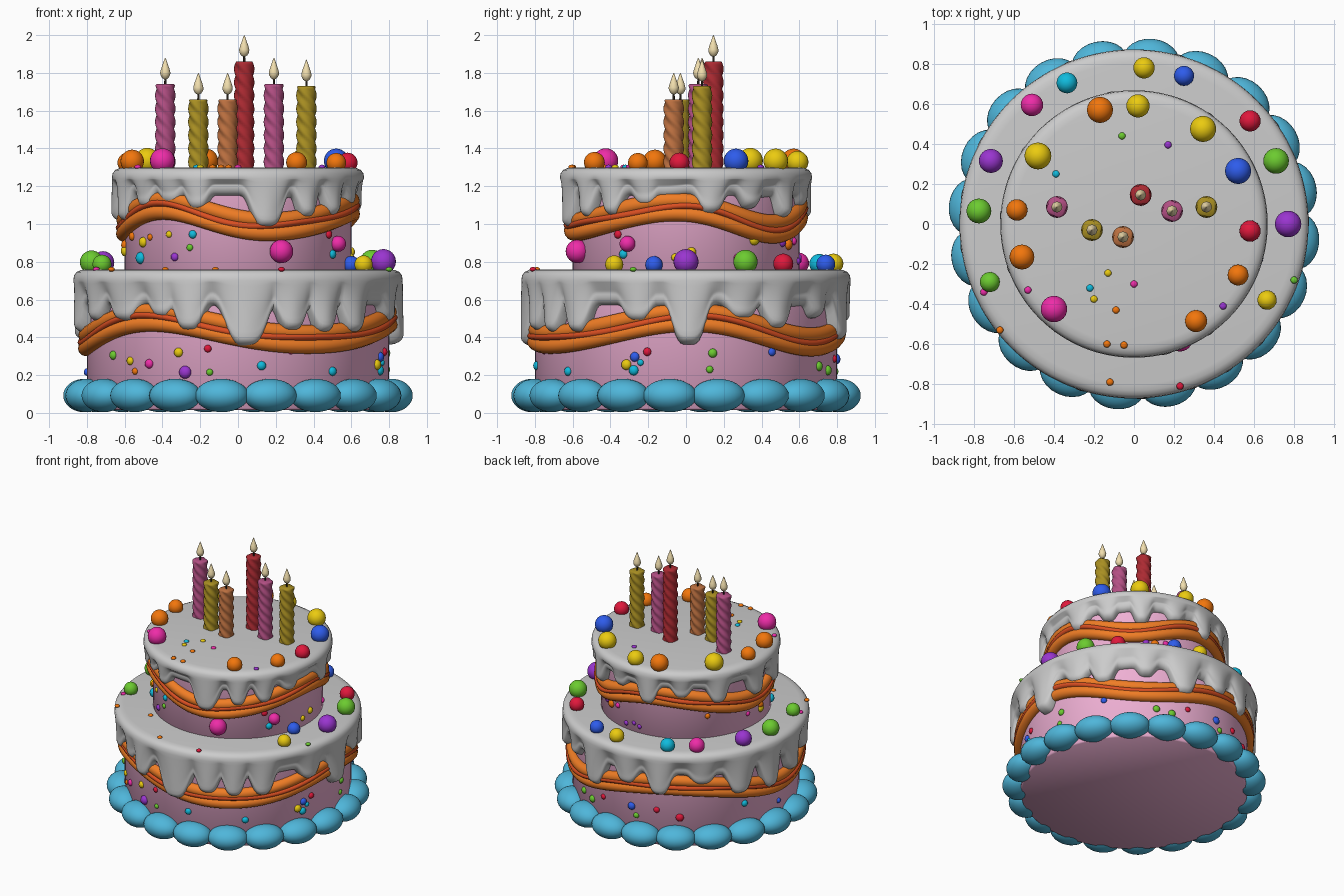
import bpy, bmesh, random
from math import sin, cos, pi, exp, radians, asin, atan2, sqrt
from mathutils import Matrix, Vector

if "Cube" in bpy.data.objects:
    bpy.data.objects.remove(bpy.data.objects["Cube"])

random.seed(7)
COL = dict(pink="EFB0D4", blue="4FB6DA", orange="F07D25", stripe="DC4F22",
           red="E0183C", yellow="EBCB10", green="6CCB30", purple="9A35D0", cyan="10BBDD",
           magenta="EE2CA8", royal="2E5CEB", tangerine="F2760C", flame="F2DFAE", wick="302820",
           wax_red="AC2A32", wax_pink="B34F84", wax_gold="A98F22", wax_copper="BC7040")
MATS = {}

def material(name):
    if name not in MATS:
        m = bpy.data.materials.new(name)
        rgb = [int(COL[name][i:i + 2], 16) / 255 for i in (0, 2, 4)]
        m.diffuse_color = [((c + .055) / 1.055) ** 2.4 for c in rgb] + [1]
        m.use_nodes = True
        m.node_tree.nodes["Principled BSDF"].inputs["Base Color"].default_value = m.diffuse_color
        MATS[name] = m
    return MATS[name]

def finish(bm, name, color=None, sharp=50):
    bmesh.ops.recalc_face_normals(bm, faces=bm.faces)
    me = bpy.data.meshes.new(name)
    bm.to_mesh(me)
    bm.free()
    ob = bpy.data.objects.new(name, me)
    bpy.context.collection.objects.link(ob)
    if color:
        me.materials.append(material(color))
    bpy.ops.object.select_all(action='DESELECT')
    ob.select_set(True)
    bpy.context.view_layer.objects.active = ob
    bpy.ops.object.shade_smooth_by_angle(angle=radians(sharp))
    return ob

def skin(bm, rows, wrap=False):
    """Join closed rings of points into a skin; wrap also joins last ring to first."""
    vs = [[bm.verts.new(p) for p in row] for row in rows]
    n = len(vs[0])
    pairs = list(zip(vs, vs[1:])) + ([(vs[-1], vs[0])] if wrap else [])
    for a, b in pairs:
        for i in range(n):
            j = (i + 1) % n
            bm.faces.new((a[i], a[j], b[j], b[i]))
    if not wrap:
        bm.faces.new(vs[0])
        bm.faces.new(vs[-1])

def lathe(bm, profile, segs, x=0, y=0, lobes=0, depth=0, twist=0):
    rows = []
    for r, z in profile:
        row = []
        for i in range(segs):
            a = 2 * pi * i / segs
            q = r * (1 + depth * cos(lobes * (a - twist * z)))
            row.append((x + q * cos(a), y + q * sin(a), z))
        rows.append(row)
    skin(bm, rows)

def blob(bm, loc, size, rot=0, u=16, v=10):
    m = Matrix.Translation(loc) @ Matrix.Rotation(rot, 4, 'Z') @ Matrix.Diagonal((*size, 1))
    bmesh.ops.create_uvsphere(bm, u_segments=u, v_segments=v, radius=1, matrix=m)

# Sponge tiers
for name, r, z0, z1 in (("lower_tier", .80, .015, .74), ("upper_tier", .60, .72, 1.28)):
    bm = bmesh.new()
    lathe(bm, [(r - .01, z0), (r, z0 + .01), (r, z1)], 128)
    finish(bm, name, "pink")

# Piped bead border round the base
bm = bmesh.new()
for k in range(20):
    a = radians(-6 + 18 * k)
    blob(bm, (.82 * cos(a), .82 * sin(a), .092), (.11, .142, .088), a, 24, 16)
finish(bm, "base_border", "blue")

# Icing with drips: (angle, lowest z, half width in degrees)
def icing(name, tier, R, top, edge, drips):
    n, rows = 360, []
    info = []
    for i in range(n):
        th = 360 * i / n
        low, bulge = edge + .012 * sin(radians(th * 7)), 0
        for a, z, w in drips:
            d = abs((th - a + 180) % 360 - 180) / w
            s = exp(-d ** 4 * 1.1)
            low = min(low, edge - (edge - z) * s)
            bulge = max(bulge, exp(-d * d * 1.2) * min(1, (edge - z) / .12))
        info.append((radians(th), low, bulge))
    def ring(f):
        row = []
        for a, low, b in info:
            r, z = f(low, b)
            row.append((r * cos(a), r * sin(a), z))
        rows.append(row)
    for r, dz in ((.05, 0), (R - .07, 0), (R - .04, .004), (R - .018, .014), (R - .004, .032)):
        ring(lambda low, b: (r, top - dz))
    body = top - .06
    thick = R - tier
    outer = lambda t, b: tier + thick * (1 - t) + t * (thick * .55 + thick * .5 * b)
    for k in range(11):
        t = k / 10
        ring(lambda low, b: (outer(min(1, t * 1.3), b), body + (low + .05 - body) * t))
    for k in range(1, 7):
        q = k / 6 * pi / 2
        ring(lambda low, b: (tier - .01 + (outer(1, b) - tier + .01) * cos(q), low + .05 - .05 * sin(q)))
    bm = bmesh.new()
    skin(bm, rows)
    finish(bm, name, sharp=70)

icing("lower_icing", .80, .872, .76, .57, [
    (-136, .48, 7), (-119, .50, 5), (-108, .43, 6), (-87, .35, 8.5), (-70, .43, 6), (-57, .42, 5.5),
    (-43, .42, 6), (-18, .48, 6), (1, .36, 7), (21, .49, 6), (35, .44, 6), (56, .50, 5), (75, .38, 7),
    (95, .47, 6), (112, .42, 6), (133, .50, 6), (152, .40, 7), (170, .38, 6), (188, .42, 6), (206, .48, 6)])
icing("upper_icing", .60, .668, 1.30, 1.15, [
    (-160, 1.01, 7), (-141, 1.08, 6), (-125, 1.10, 6), (-110, 1.07, 6), (-76, .975, 9), (-55, 1.03, 6),
    (-38, 1.04, 6), (-20, 1.09, 6), (12, 1.05, 7), (33, 1.08, 6), (55, 1.03, 6), (78, 1.09, 6),
    (100, 1.02, 7), (122, 1.08, 6), (146, 1.03, 7), (176, 1.01, 7)])

# Wavy folded ribbon swag round each tier
def ribbon(name, color, r, mid, amp, phase, off, sway, thick, half):
    rows = []
    for i in range(180):
        a = 2 * pi * i / 180
        z = mid + amp * cos(3 * (a + phase)) + off + sway * sin(5 * a + .6)
        row = []
        for k in range(14):
            q = 2 * pi * k / 14
            rr = r + thick * cos(q)
            row.append((rr * cos(a), rr * sin(a), z + half * sin(q)))
        rows.append(row)
    bm = bmesh.new()
    skin(bm, rows, wrap=True)
    finish(bm, name, color)

for nm, r, mid, amp, ph in (("lower", .803, .44, .06, radians(2)), ("upper", .602, 1.035, .055, radians(10))):
    ribbon(nm + "_ribbon_top", "orange", r, mid, amp, ph, .036, .008, .042, .042)
    ribbon(nm + "_ribbon_stripe", "stripe", r, mid, amp, ph, .004, .02, .046, .026)
    ribbon(nm + "_ribbon_bottom", "orange", r, mid, amp, ph, -.034, .008, .044, .042)

# Candles: twisted wax, wick and flame
for x, y, top, col in ((-.385, .085, 1.74, "wax_pink"), (-.21, -.03, 1.66, "wax_gold"),
                       (-.055, -.065, 1.66, "wax_copper"), (.033, .145, 1.86, "wax_red"),
                       (.19, .065, 1.74, "wax_pink"), (.362, .085, 1.73, "wax_gold")):
    bm = bmesh.new()
    n = 50
    prof = [(.05, 1.28 + (top - .006 - 1.28) * k / n) for k in range(n + 1)] + [(.044, top)]
    lathe(bm, prof, 32, x, y, 4, .09, -2 * pi / .28)
    finish(bm, "candle", col, 60)
    bm = bmesh.new()
    lathe(bm, [(.006, top - .01), (.005, top + .04)], 8, x, y)
    finish(bm, "wick", "wick")
    bm = bmesh.new()
    lathe(bm, [(r, top + .025 + h) for r, h in ((.004, 0), (.017, .008), (.026, .025), (.027, .038),
               (.021, .06), (.012, .085), (.006, .103), (.001, .115))], 20, x, y)
    finish(bm, "flame", "flame")

# Sugar balls, gathered by colour: x, y, radius
balls = {}
def ball(col, x, y, z, r):
    balls.setdefault(col, []).append((x, y, z, r))
for col, x, y, r in (("yellow", .05, .78, .053), ("royal", .25, .74, .05), ("cyan", -.335, .705, .052),
        ("magenta", -.51, .595, .056), ("purple", -.715, .315, .06), ("green", -.775, .065, .062),
        ("green", -.72, -.29, .05), ("red", .58, .515, .053), ("green", .71, .315, .064),
        ("purple", .77, 0, .066), ("yellow", .665, -.38, .048), ("royal", .60, -.17, .046)):
    ball(col, x, y, .745 + r * .85, r)
for col, x, y, r in (("tangerine", -.17, .57, .065), ("yellow", .02, .59, .058), ("yellow", .345, .475, .065),
        ("royal", .52, .265, .065), ("red", .58, -.035, .053), ("tangerine", .52, -.255, .052),
        ("tangerine", .31, -.485, .055), ("magenta", -.4, -.425, .066), ("tangerine", -.56, -.165, .062),
        ("tangerine", -.585, .07, .053), ("yellow", -.48, .34, .067)):
    ball(col, x, y, 1.282 + r * .8, r)
ball("magenta", .23, -.575, .855, .062)
ball("magenta", .53, -.31, .895, .042)
for col, items in balls.items():
    bm = bmesh.new()
    for x, y, z, r in items:
        blob(bm, (x, y, z), (r, r, r), 0, 24, 16)
    finish(bm, "sugar_balls_" + col, col)

# Sprinkles on the front walls (x, z), scattered round the back, and on the tops (x, y)
bits = {}
def wall(col, a, z, r):
    R = .60 if z > .76 else .80
    bits.setdefault(col, []).append(((R * cos(a), R * sin(a), z), (r * .8, r, r), a))
for col, x, z, r in (("green", -.66, .305, .024), ("yellow", -.57, .275, .022), ("tangerine", -.545, .22, .018),
        ("magenta", -.47, .26, .025), ("yellow", -.315, .32, .025), ("purple", -.28, .215, .034),
        ("red", -.16, .34, .02), ("green", -.15, .215, .018), ("cyan", .125, .25, .024),
        ("magenta", .28, .33, .02), ("cyan", .5, .22, .024), ("yellow", .735, .255, .028),
        ("cyan", -.515, .82, .032), ("tangerine", -.465, .93, .018), ("yellow", -.365, .945, .018),
        ("purple", -.335, .825, .022), ("green", -.255, .875, .018), ("cyan", -.24, .945, .022),
        ("purple", .2, .94, .02), ("cyan", .5, .84, .024), ("red", .48, .945, .022)):
    wall(col, -pi / 2 + asin(x / (.6 if z > .76 else .8)), z, r)
names = ["yellow", "green", "purple", "cyan", "magenta", "red", "tangerine", "royal"]
for i in range(34):
    z = random.uniform(.21, .34) if i % 2 else random.uniform(.8, .96)
    wall(names[i % 8], radians(random.uniform(-35, 215)), z, random.uniform(.016, .03))
for col, x, y in (("green", -.06, .44), ("purple", .17, .395), ("cyan", -.39, .25), ("yellow", -.13, -.245),
        ("cyan", -.22, -.32), ("yellow", -.2, -.375), ("tangerine", -.09, -.43), ("magenta", 0, -.3),
        ("magenta", -.53, -.33), ("tangerine", -.385, -.525), ("tangerine", -.135, -.6),
        ("tangerine", -.05, -.605), ("purple", .445, -.41), ("tangerine", -.67, -.53),
        ("tangerine", -.12, -.79), ("red", .23, -.81), ("green", .8, -.28), ("magenta", -.75, -.34)):
    z = 1.302 if sqrt(x * x + y * y) < .65 else .76
    bits.setdefault(col, []).append(((x, y, z), (.018, .018, .012), 0))
for col, items in bits.items():
    bm = bmesh.new()
    for loc, size, rot in items:
        blob(bm, loc, size, rot, 12, 8)
    finish(bm, "sprinkles_" + col, col)
